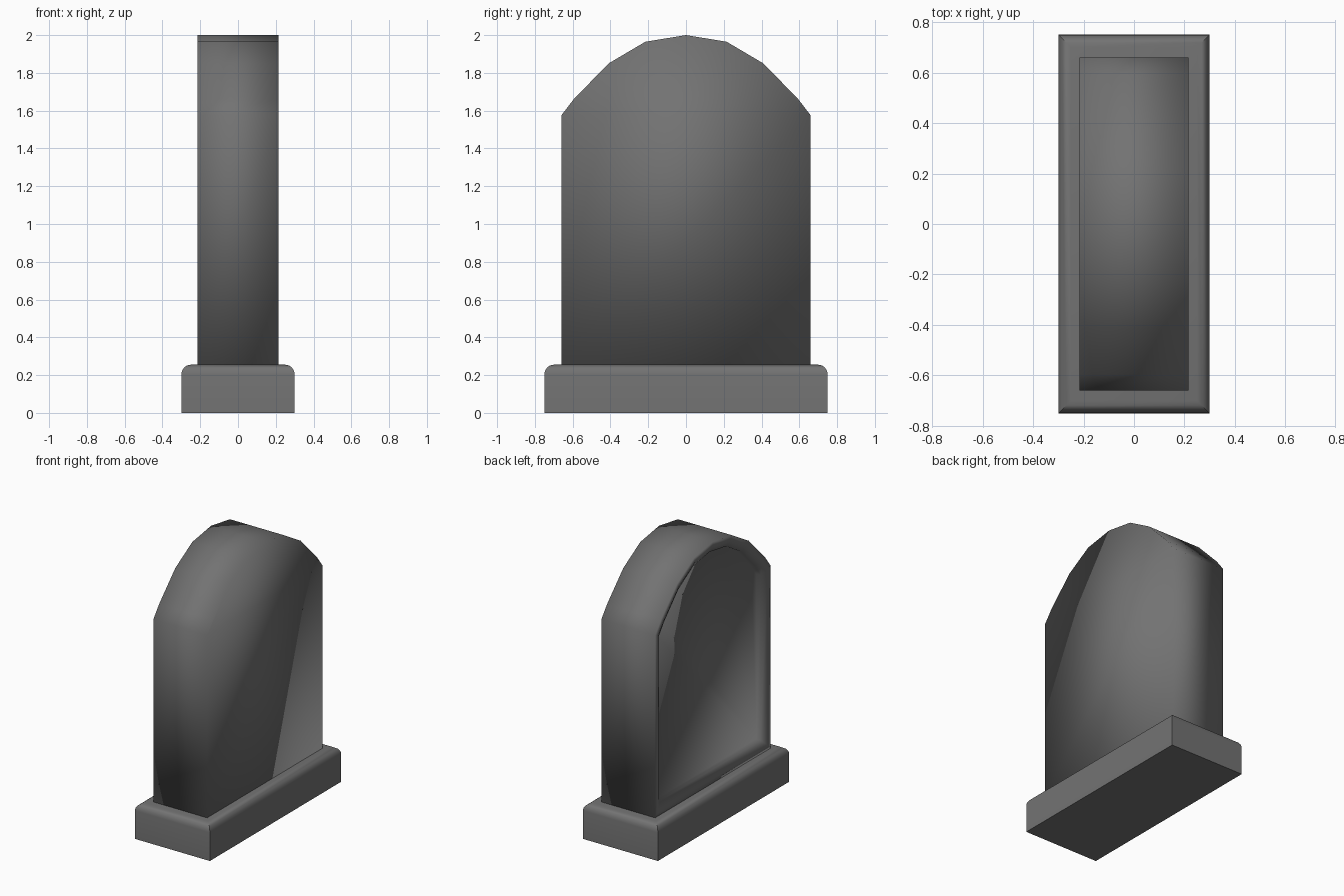
import bpy, bmesh

if "Cube" in bpy.data.objects:
    bpy.data.objects.remove(bpy.data.objects["Cube"])

stone = bpy.data.materials.new("dark grey stone")
stone.diffuse_color = (0.17, 0.17, 0.17, 1)
stone.use_nodes = True
stone.node_tree.nodes["Principled BSDF"].inputs["Base Color"].default_value = stone.diffuse_color


def add_object(name, bm):
    bmesh.ops.recalc_face_normals(bm, faces=bm.faces)
    for f in bm.faces:
        f.smooth = True
    me = bpy.data.meshes.new(name)
    bm.to_mesh(me)
    bm.free()
    me.materials.append(stone)
    ob = bpy.data.objects.new(name, me)
    bpy.context.collection.objects.link(ob)
    return ob


# Plinth: box with its four top edges rounded
bm = bmesh.new()
bmesh.ops.create_cube(bm, size=1)
for v in bm.verts:
    v.co = (v.co.x * 0.6, v.co.y * 1.5, (v.co.z + 0.5) * 0.255)
top = [e for e in bm.edges if all(v.co.z > 0.2 for v in e.verts)]
bmesh.ops.bevel(bm, geom=top, offset=0.05, segments=4, profile=0.5, affect='EDGES')
plinth = add_object("plinth", bm)
bpy.context.view_layer.objects.active = plinth
plinth.select_set(True)
bpy.ops.object.shade_smooth_by_angle(angle=0.52)

# Headstone: arched slab made of rings, with a recessed panel on the -x face
BOTTOM, TOP, HALF = 0.255, 2.0, 0.66
side = [(0.66, BOTTOM), (0.66, 1.575), (0.595, 1.66), (0.41, 1.85), (0.215, 1.965)]
arch = side + [(0, TOP)] + [(-y, z) for y, z in reversed(side)]


def ring(bm, x, inset):
    ky = (HALF - inset) / HALF
    kz = (TOP - BOTTOM - 2 * inset) / (TOP - BOTTOM)
    return [bm.verts.new((x, y * ky, BOTTOM + inset + (z - BOTTOM) * kz)) for y, z in arch]


bm = bmesh.new()
rings = [ring(bm, x, i) for x, i in
         [(0.215, 0), (-0.215, 0), (-0.215, 0.035), (-0.19, 0.08), (-0.16, 0.085)]]
n = len(arch)
for a, b in zip(rings, rings[1:]):
    for k in range(n):
        j = (k + 1) % n
        bm.faces.new((a[k], a[j], b[j], b[k]))
bm.faces.new(rings[0])
bm.faces.new(rings[-1])
add_object("headstone", bm)
